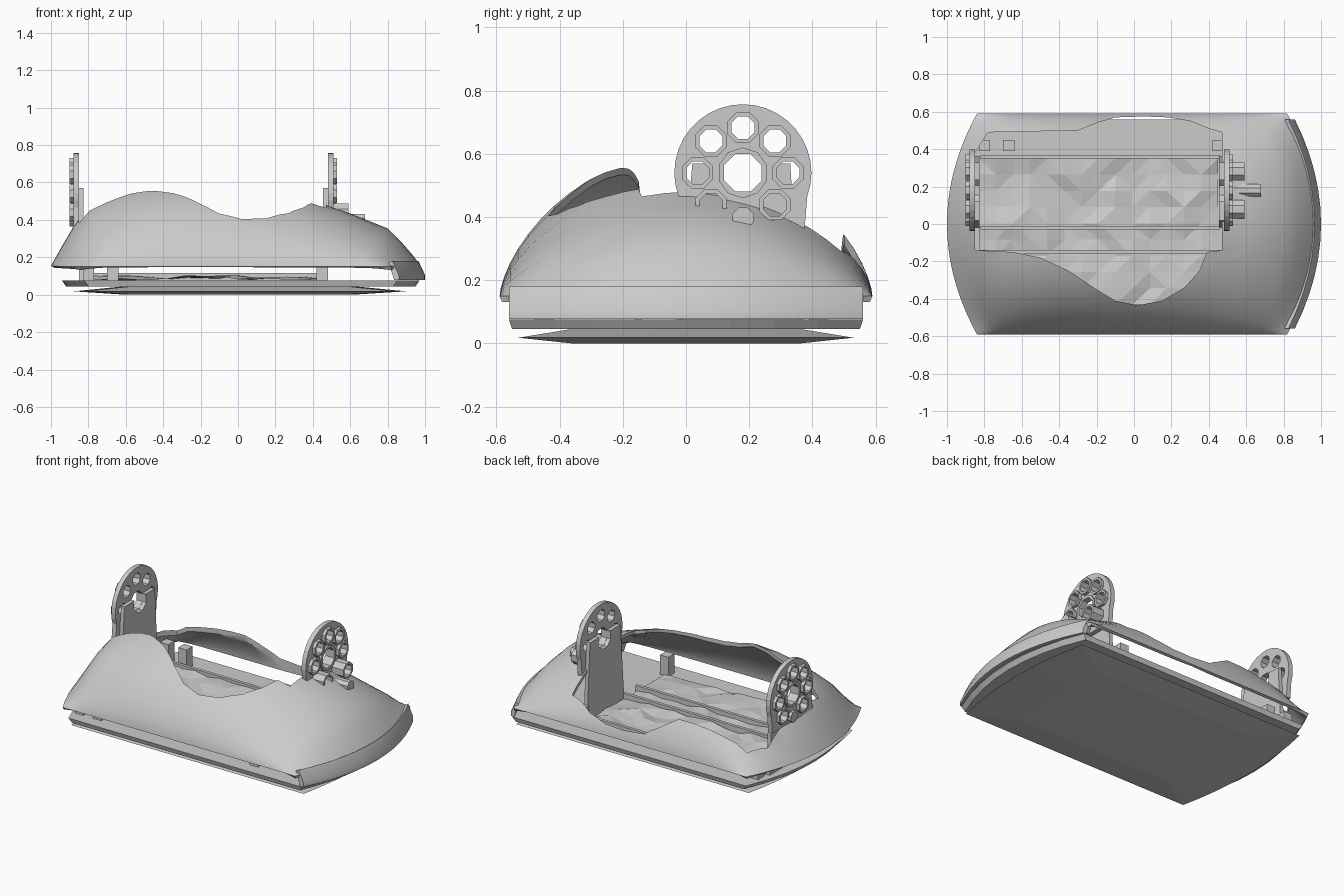
import bpy, bmesh, math, random

if "Cube" in bpy.data.objects:
    bpy.data.objects.remove(bpy.data.objects["Cube"], do_unlink=True)

random.seed(4)
grey = bpy.data.materials.new("plain_grey")
grey.use_nodes = True
tone = (0.6, 0.6, 0.6, 1)
grey.diffuse_color = tone
grey.node_tree.nodes["Principled BSDF"].inputs["Base Color"].default_value = tone


def finish(name, bm):
    bmesh.ops.recalc_face_normals(bm, faces=bm.faces)
    mesh = bpy.data.meshes.new(name)
    bm.to_mesh(mesh)
    bm.free()
    mesh.materials.append(grey)
    obj = bpy.data.objects.new(name, mesh)
    bpy.context.collection.objects.link(obj)
    return obj


def activate(obj):
    bpy.ops.object.select_all(action='DESELECT')
    obj.select_set(True)
    bpy.context.view_layer.objects.active = obj


def loft(bm, rings):
    """Closed solid through rings of equal length."""
    loops = [[bm.verts.new(p) for p in ring] for ring in rings]
    n = len(loops[0])
    for a, b in zip(loops, loops[1:]):
        for i in range(n):
            bm.faces.new((a[i], a[(i + 1) % n], b[(i + 1) % n], b[i]))
    bm.faces.new(loops[0])
    bm.faces.new(loops[-1])


def prisms(name, outlines, axis, spans):
    """Extrude each outline along x or z between its own limits."""
    bm = bmesh.new()
    for pts, (lo, hi) in zip(outlines, spans):
        place = (lambda p, h: (h, *p)) if axis == 'x' else (lambda p, h: (*p, h))
        loft(bm, [[place(p, h) for p in pts] for h in (lo, hi)])
    return finish(name, bm)


def box(name, x, y, z):
    return prisms(name, [[(x[0], y[0]), (x[1], y[0]), (x[1], y[1]), (x[0], y[1])]], 'z', [z])


def ngon(cy, cz, r, n=8):
    return [(cy + r * math.cos(math.tau * (i + .5) / n), cz + r * math.sin(math.tau * (i + .5) / n))
            for i in range(n)]


def cut(obj, cutter):
    mod = obj.modifiers.new("cut", 'BOOLEAN')
    mod.operation = 'DIFFERENCE'
    mod.solver = 'EXACT'
    mod.object = cutter
    activate(obj)
    bpy.ops.object.modifier_apply(modifier=mod.name)


def discard(obj):
    bpy.data.objects.remove(obj, do_unlink=True)


# Domed shell: ridge line along x, rounded section along y, bowed ends
ridge = [(-1, .15), (-.95, .24), (-.88, .36), (-.8, .46), (-.7, .51), (-.58, .56), (-.45, .59), (-.3, .6),
         (0, .58), (.2, .54), (.4, .5), (.6, .43), (.8, .35), (.88, .27), (.94, .2), (.975, .15)]
HALF = .59
ROWS = 28
bm = bmesh.new()
grid = []
for j in range(ROWS + 1):
    s = math.sin(math.pi * (j / ROWS - .5))
    arch = max(0, 1 - s * s) ** .66
    grid.append([bm.verts.new((x * (1 - .16 * s * s), HALF * s, .15 + (z - .15) * arch + .004 * (1 - abs(s))))
                 for x, z in ridge])
for a, b in zip(grid, grid[1:]):
    for i in range(len(ridge) - 1):
        bm.faces.new((a[i], a[i + 1], b[i + 1], b[i]))
shell = finish("shell", bm)
if sum(p.normal.z for p in shell.data.polygons) < 0:
    shell.data.flip_normals()
solid = shell.modifiers.new("thickness", 'SOLIDIFY')
solid.thickness = .02
solid.offset = -1
activate(shell)
bpy.ops.object.modifier_apply(modifier=solid.name)

# Opening through the top, scooped at front and back
opening = [(-.85, -.14), (-.65, -.15), (-.5, -.18), (-.35, -.25), (-.2, -.35), (-.1, -.41), (.02, -.435),
           (.15, -.41), (.27, -.34), (.35, -.25), (.39, -.15), (.47, -.14), (.47, .49), (.4, .51), (.3, .55),
           (.18, .57), (.05, .575), (-.1, .57), (-.2, .54), (-.3, .5), (-.78, .49), (-.85, .38)]
cutter = prisms("opening_cutter", [opening], 'z', [(-.5, 1.5)])
cutter.hide_render = True
cut(shell, cutter)
discard(cutter)
activate(shell)
bpy.ops.object.shade_smooth_by_angle(angle=math.radians(35))


# Base tray and tapered bottom plate share a bowed outline
def bowed(x0, x1, half, z, bow=.12, scale=1):
    steps = [half * (i / 4 - 1) for i in range(9)]
    right = [(x1 - bow * (y / half) ** 2, y) for y in steps]
    left = [(x0 + bow * (y / half) ** 2, y) for y in reversed(steps)]
    return [(x * scale, y * scale, z) for x, y in right + left]


bm = bmesh.new()
loft(bm, [bowed(-.92, .95, .55, .045), bowed(-.94, .97, .56, .075)])
finish("base_tray", bm)

bm = bmesh.new()
loft(bm, [bowed(-.88, .9, .53, 0, .06, .68), bowed(-.88, .9, .53, .018, .06), bowed(-.88, .9, .53, .046, .06, .68)])
finish("bottom_plate", bm)

# Curved skirt under the left end of the shell
bm = bmesh.new()
rings = []
for i in range(13):
    t = i / 6 - 1
    bend = .14 * t * t
    rings.append([(x - bend, .56 * t, z) for x, z in ((.965, .18), (1, .105), (1, .078), (.975, .078), (.945, .17))])
loft(bm, rings)
skirt = finish("end_skirt", bm)
activate(skirt)
bpy.ops.object.shade_smooth_by_angle(angle=math.radians(30))

# Posts that carry the shell
for i, x in enumerate((-.8, -.67, .45)):
    for side, y in (("front", -.45), ("back", .42)):
        box(f"{side}_post_{i + 1}", (x - .03, x + .03), (y - .03, y + .03), (.07, .2))

# Inner frame rails and the creased floor panel
for name, y in (("front_rail", -.02), ("middle_rail", -.15), ("back_rail", .36)):
    box(name, (-.82, .46), (y - .01, y + .01), (.07, .115))

bm = bmesh.new()
bmesh.ops.create_grid(bm, x_segments=14, y_segments=9, size=.5)
for v in bm.verts:
    v.co = (-.19 + v.co.x * 1.28, -.04 + v.co.y * .78, .09 + random.uniform(-.014, .016))
bmesh.ops.triangulate(bm, faces=bm.faces)
finish("creased_floor", bm)

# Perforated round brackets with raised collars and an inner mounting plate
CY, CZ, R = .18, .54, .217
spots = [(CY + .143 * math.cos(k * math.pi / 4), CZ + .143 * math.sin(k * math.pi / 4)) for k in range(8)]
arc = [(CY + R * math.cos(math.radians(a)), CZ + R * math.sin(math.radians(a))) for a in range(-20, 201, 10)]
outline = arc + [(-.035, .36), (.375, .36)]

for side, x, d in (("left", .48, 1), ("right", -.85, -1)):
    disc = prisms(f"{side}_bracket_disc", [outline], 'x', [(x, x + .03 * d)])
    plate = prisms(f"{side}_mounting_plate", [[(-.02, .07), (.36, .07), (.33, .57), (.02, .57)]], 'x',
                   [(x - .025 * d, x)])
    reach = [.05] * 8
    if d > 0:
        reach[5] = reach[7] = .11
    open_spots = [k for k in range(8) if k != 6]
    collars = prisms(f"{side}_bracket_collars", [ngon(CY, CZ, .08, 10)] + [ngon(*spots[k], .053) for k in open_spots],
                     'x', [(x + .025 * d, x + .042 * d)] + [(x + .025 * d, x + reach[k] * d) for k in open_spots])
    holes = prisms(f"{side}_hole_cutter", [ngon(CY, CZ, .064)] + [ngon(*spots[k], .039) for k in open_spots],
                   'x', [(x - .2, x + .2)] * 8)
    holes.hide_render = True
    for part in (disc, collars):
        cut(part, holes)
    discard(holes)
    centre = prisms(f"{side}_centre_cutter", [ngon(CY, CZ, .066)], 'x', [(x - .2, x + .2)])
    centre.hide_render = True
    cut(plate, centre)
    discard(centre)
    # Plug in the lowest position
    prisms(f"{side}_bracket_plug", [ngon(*spots[6], .036)], 'x',
           [(x + .01 * d, x + (.2 if d > 0 else .05) * d)])
